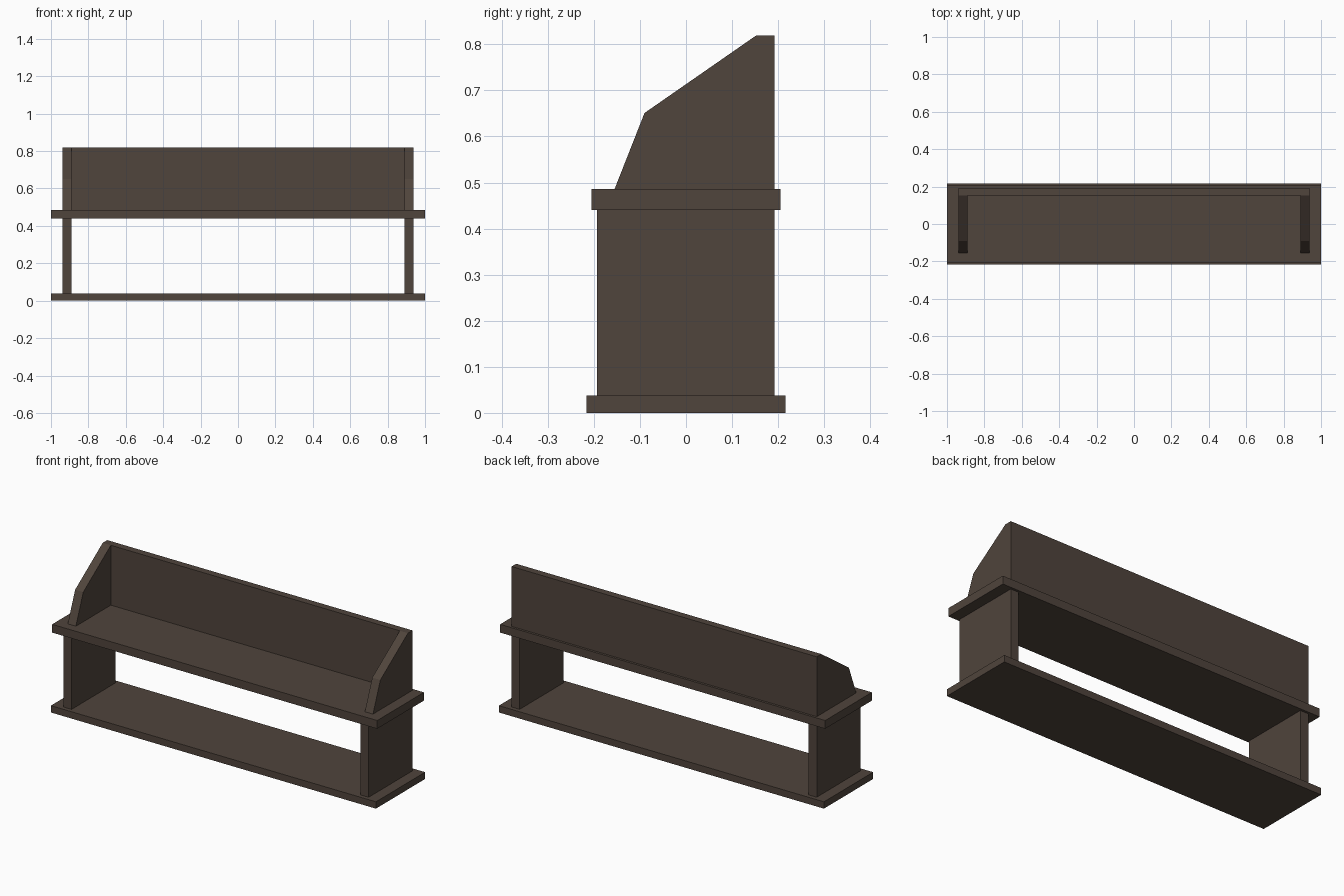
import bpy
import bmesh

if "Cube" in bpy.data.objects:
    bpy.data.objects.remove(bpy.data.objects["Cube"])

wood = bpy.data.materials.new("dark_wood")
wood.diffuse_color = (0.08, 0.058, 0.045, 1)
wood.use_nodes = True
wood.node_tree.nodes["Principled BSDF"].inputs["Base Color"].default_value = wood.diffuse_color


def extrude_profile(name, profile, x0, x1):
    """Extrude a closed (y, z) outline along x."""
    bm = bmesh.new()
    face = bm.faces.new([bm.verts.new((x0, y, z)) for y, z in profile])
    ext = bmesh.ops.extrude_face_region(bm, geom=[face])
    verts = [g for g in ext["geom"] if isinstance(g, bmesh.types.BMVert)]
    bmesh.ops.translate(bm, verts=verts, vec=(x1 - x0, 0, 0))
    bmesh.ops.recalc_face_normals(bm, faces=bm.faces)
    mesh = bpy.data.meshes.new(name)
    bm.to_mesh(mesh)
    bm.free()
    mesh.materials.append(wood)
    obj = bpy.data.objects.new(name, mesh)
    bpy.context.collection.objects.link(obj)
    return obj


def rect(y0, y1, z0, z1):
    return [(y0, z0), (y1, z0), (y1, z1), (y0, z1)]


BASE_TOP, SHELF_BOTTOM, SHELF_TOP, TOP = 0.038, 0.44, 0.486, 0.819
INNER, OUTER = 0.889, 0.939

# Horizontal boards
extrude_profile("base_board", rect(-0.216, 0.216, 0, BASE_TOP), -1, 1)
extrude_profile("shelf_board", rect(-0.205, 0.205, SHELF_BOTTOM, SHELF_TOP), -1, 1)

# Back panel between the side cheeks
extrude_profile("back_panel", rect(0.152, 0.192, SHELF_TOP, TOP), -INNER, INNER)

# Supports and sloped cheeks at both ends
cheek = [(-0.155, SHELF_TOP), (0.192, SHELF_TOP), (0.192, TOP),
         (0.152, TOP), (-0.09, 0.651)]
for side, s in (("left", -1), ("right", 1)):
    extrude_profile(side + "_support", rect(-0.193, 0.192, BASE_TOP, SHELF_BOTTOM),
                    s * INNER, s * OUTER)
    extrude_profile(side + "_cheek", cheek, s * INNER, s * OUTER)
